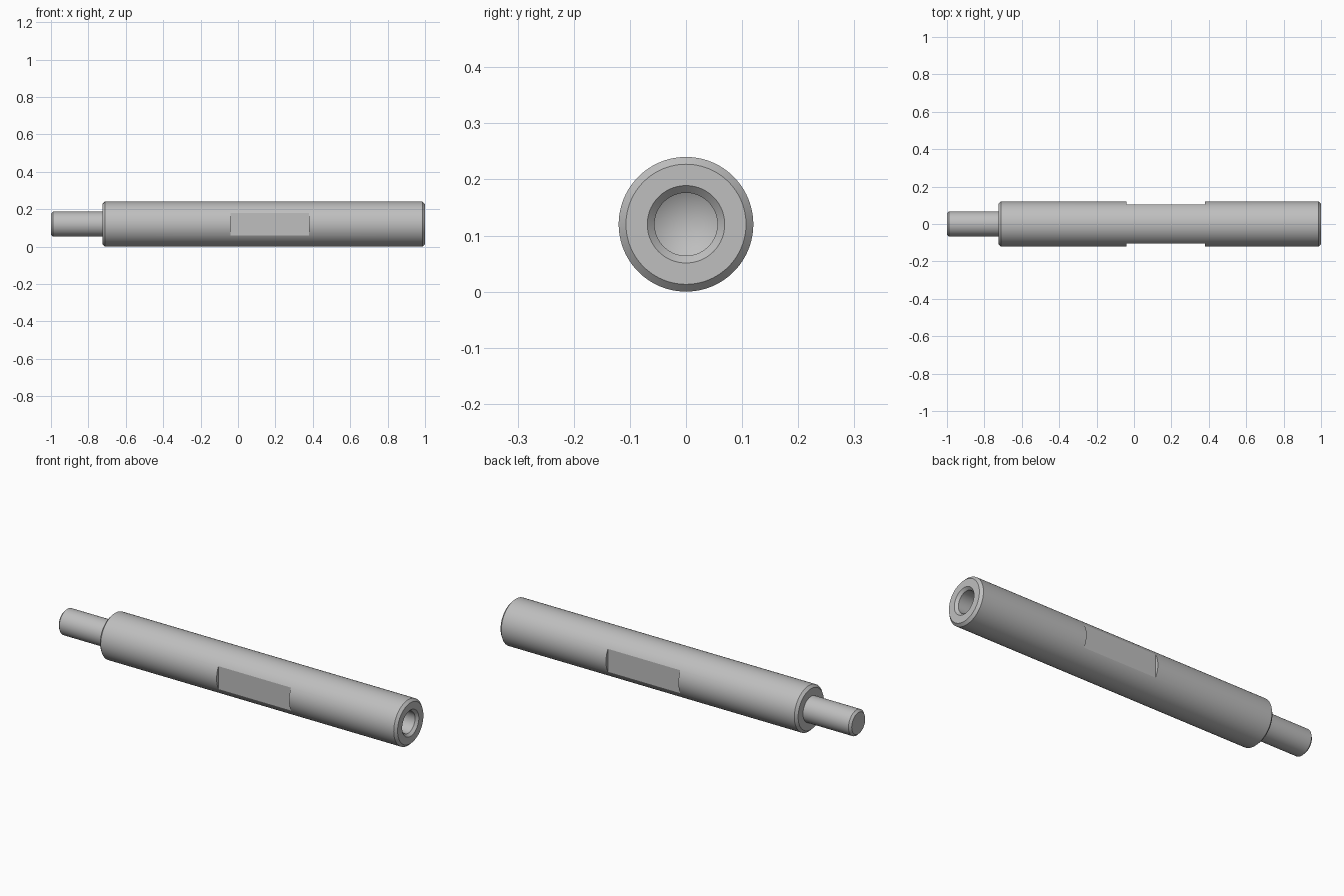
import bpy, bmesh, math
from mathutils import Matrix

cube = bpy.data.objects.get("Cube")
if cube:
    bpy.data.objects.remove(cube, do_unlink=True)

R = 0.12            # body radius, also the height of the axis
FLAT = 0.104        # distance from the axis to each wrench flat

steel = bpy.data.materials.new("steel grey")
steel.use_nodes = True
steel.diffuse_color = (0.52, 0.52, 0.52, 1)
steel.node_tree.nodes["Principled BSDF"].inputs["Base Color"].default_value = (0.52, 0.52, 0.52, 1)


def add_object(name, bm):
    bmesh.ops.recalc_face_normals(bm, faces=bm.faces)
    mesh = bpy.data.meshes.new(name)
    bm.to_mesh(mesh)
    bm.free()
    mesh.materials.append(steel)
    obj = bpy.data.objects.new(name, mesh)
    bpy.context.collection.objects.link(obj)
    return obj


# Turned rod: stud, shoulder, body and countersunk blind hole as (x, radius)
profile = [(-1, 0), (-1, 0.056), (-0.989, 0.067), (-0.725, 0.067),
           (-0.725, 0.107), (-0.712, R), (0.987, R), (1, 0.107),
           (1, 0.069), (0.987, 0.056), (0.65, 0.056), (0.617, 0)]
bm = bmesh.new()
verts = [bm.verts.new((x, 0, R + r)) for x, r in profile]
edges = [bm.edges.new(pair) for pair in zip(verts, verts[1:])]
bmesh.ops.spin(bm, geom=verts + edges, cent=(0, 0, R), axis=(1, 0, 0),
               angle=math.tau, steps=96, use_duplicate=False)
bmesh.ops.remove_doubles(bm, verts=bm.verts, dist=0.0001)
rod = add_object("threaded_spacer_rod", bm)

# Wrench flats: one cutter block on each side
bm = bmesh.new()
for side in (-1, 1):
    place = Matrix.Translation((0.17, side * (FLAT + 0.1), R))
    bmesh.ops.create_cube(bm, size=1, matrix=place @ Matrix.Diagonal((0.42, 0.2, 0.4, 1)))
cutter = add_object("flat_cutter", bm)
cutter.hide_render = True

cut = rod.modifiers.new("wrench flats", 'BOOLEAN')
cut.operation = 'DIFFERENCE'
cut.solver = 'EXACT'
cut.object = cutter
bpy.ops.object.select_all(action='DESELECT')
bpy.context.view_layer.objects.active = rod
rod.select_set(True)
bpy.ops.object.modifier_apply(modifier=cut.name)
bpy.data.objects.remove(cutter, do_unlink=True)

# Smooth round surfaces, crisp chamfers and flats
bpy.ops.object.shade_smooth_by_angle(angle=math.radians(20))
